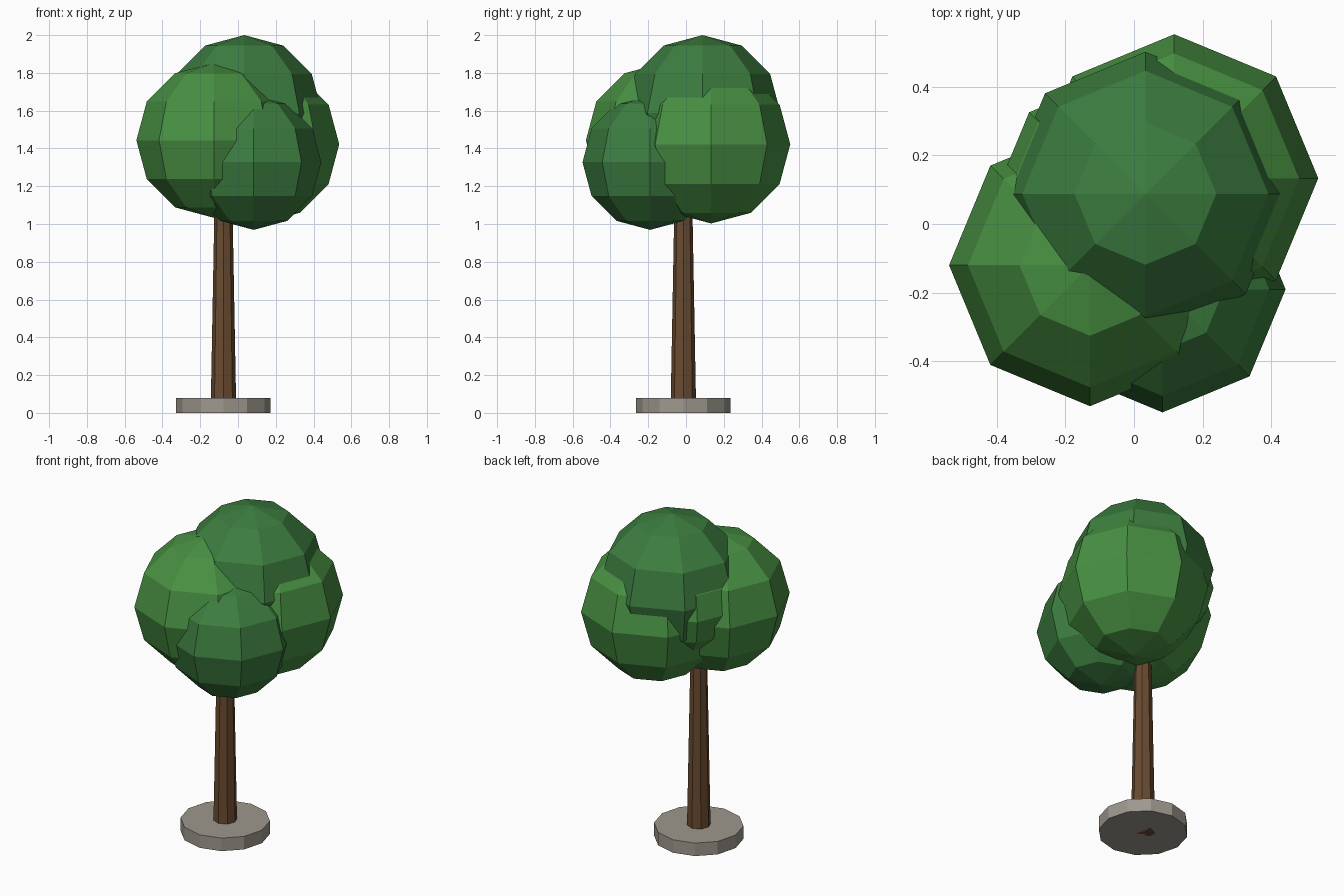
import bpy, bmesh
from mathutils import Matrix

if "Cube" in bpy.data.objects:
    bpy.data.objects.remove(bpy.data.objects["Cube"])


def material(name, rgb):
    m = bpy.data.materials.new(name)
    m.diffuse_color = (*rgb, 1)
    m.use_nodes = True
    m.node_tree.nodes["Principled BSDF"].inputs["Base Color"].default_value = m.diffuse_color
    return m


def add_object(name, bm, mat):
    mesh = bpy.data.meshes.new(name)
    bm.to_mesh(mesh)
    bm.free()
    mesh.materials.append(mat)
    obj = bpy.data.objects.new(name, mesh)
    bpy.context.collection.objects.link(obj)
    return obj


def cone(name, center, z0, z1, r0, r1, sides, mat):
    bm = bmesh.new()
    bmesh.ops.create_cone(bm, cap_ends=True, segments=sides, radius1=r0, radius2=r1,
                          depth=z1 - z0,
                          matrix=Matrix.Translation((*center, (z0 + z1) / 2)))
    return add_object(name, bm, mat)


def leaf_ball(name, center, radius, mat):
    bm = bmesh.new()
    bmesh.ops.create_uvsphere(bm, u_segments=8, v_segments=6, radius=radius,
                              matrix=Matrix.Translation(center))
    return add_object(name, bm, mat)


stone = material("stone", (0.34, 0.315, 0.27))
bark = material("bark", (0.145, 0.071, 0.03))
dark_leaf = material("dark_leaf", (0.045, 0.205, 0.05))
light_leaf = material("light_leaf", (0.065, 0.28, 0.055))

# Base disc and tapered trunk
axis = (-0.077, -0.014)
cone("base_disc", axis, 0, 0.08, 0.25, 0.25, 12, stone)
cone("trunk", axis, 0, 1.35, 0.068, 0.043, 8, bark)

# Overlapping low-poly foliage balls
leaf_ball("foliage_top", (0.033, 0.088, 1.587), 0.413, dark_leaf)
leaf_ball("foliage_left", (-0.128, -0.12, 1.443), 0.41, light_leaf)
leaf_ball("foliage_right", (0.117, 0.133, 1.422), 0.419, light_leaf)
leaf_ball("foliage_front", (0.083, -0.19, 1.327), 0.358, dark_leaf)
leaf_ball("foliage_back", (-0.10, 0.12, 1.51), 0.29, light_leaf)
